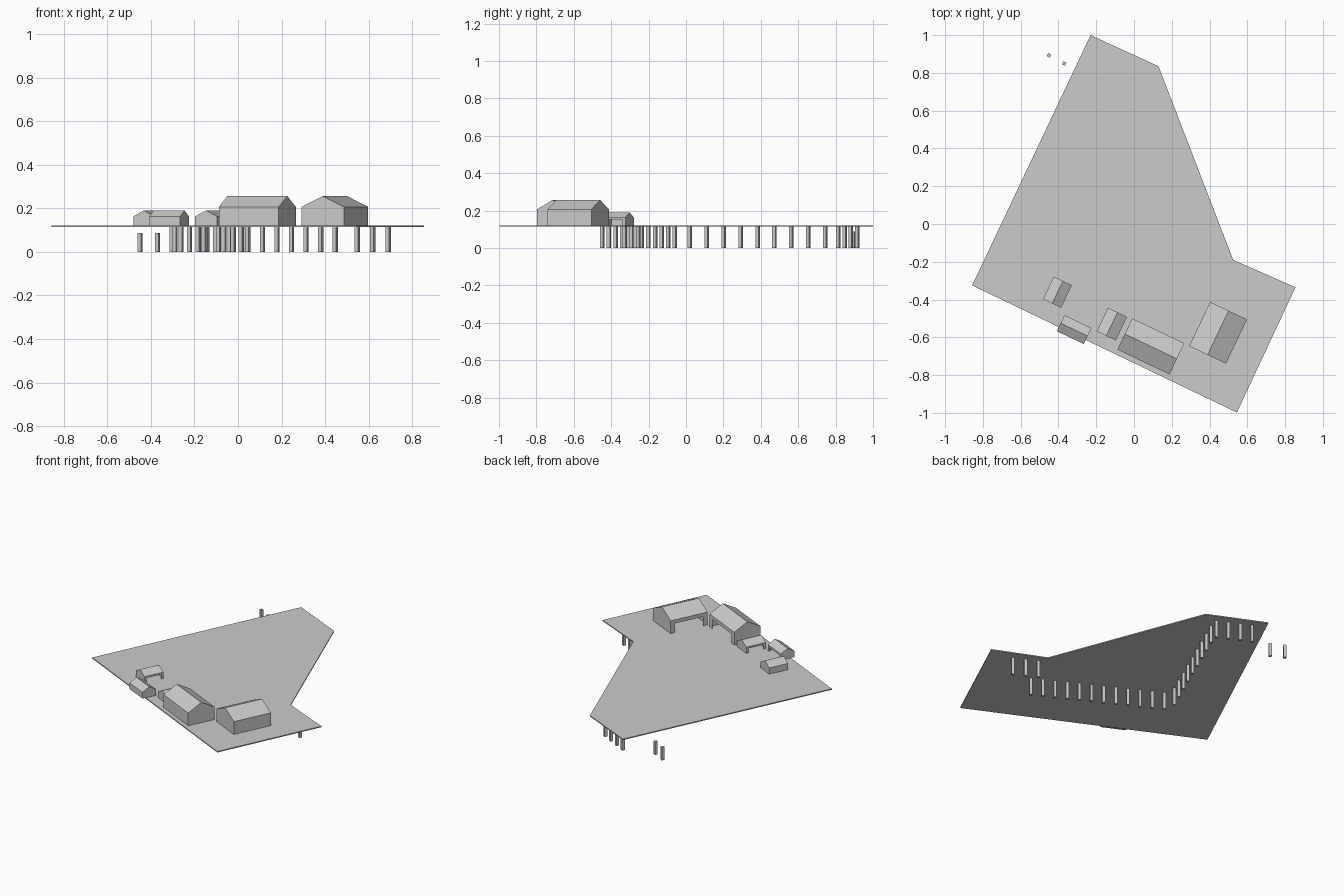
import bpy, bmesh, math
from mathutils import Matrix, Vector

if "Cube" in bpy.data.objects:
    bpy.data.objects.remove(bpy.data.objects["Cube"])

ANGLE = math.radians(-25.5)   # the whole site is turned by this angle
DECK_BOTTOM, DECK_TOP = 0.114, 0.121


def make_object(name, bm, recalc=True):
    if recalc:
        bmesh.ops.recalc_face_normals(bm, faces=bm.faces)
    me = bpy.data.meshes.new(name)
    bm.to_mesh(me)
    bm.free()
    ob = bpy.data.objects.new(name, me)
    bpy.context.collection.objects.link(ob)
    return ob


# Flat site plate
bm = bmesh.new()
outline = [(-0.23, 1.0), (-0.857, -0.325), (0.545, -0.998),
           (0.855, -0.335), (0.525, -0.19), (0.13, 0.835)]
base = bm.faces.new([bm.verts.new((x, y, DECK_BOTTOM)) for x, y in outline])
ext = bmesh.ops.extrude_face_region(bm, geom=[base], use_keep_orig=True)
for v in ext["geom"]:
    if isinstance(v, bmesh.types.BMVert):
        v.co.z = DECK_TOP
make_object("site_plate", bm)


def barn(name, center, length, width, eave, ridge, turn):
    """Gabled shell, ridge along local x, wide doorway in the local +y wall."""
    bm = bmesh.new()
    l, w = length / 2, width / 2
    e, r = eave - DECK_TOP, ridge - DECK_TOP
    door, top = l * 0.76, e * 0.72

    def face(*pts):
        bm.faces.new([bm.verts.new(p) for p in pts])

    # floor and closed back wall
    face((-l, -w, 0), (-l, w, 0), (l, w, 0), (l, -w, 0))
    face((-l, -w, 0), (l, -w, 0), (l, -w, e), (-l, -w, e))
    # front wall with doorway
    face((l, w, 0), (door, w, 0), (door, w, top), (-door, w, top),
         (-door, w, 0), (-l, w, 0), (-l, w, e), (l, w, e))
    # roof slopes
    face((-l, -w, e), (l, -w, e), (l, 0, r), (-l, 0, r))
    face((l, w, e), (-l, w, e), (-l, 0, r), (l, 0, r))
    # gable ends
    for s in (-1, 1):
        face((s * l, -w * s, 0), (s * l, w * s, 0), (s * l, w * s, e),
             (s * l, 0, r), (s * l, -w * s, e))
    bmesh.ops.remove_doubles(bm, verts=bm.verts, dist=1e-5)
    ob = make_object(name, bm)
    ob.location = (*center, DECK_TOP)
    ob.rotation_euler.z = ANGLE + math.radians(turn)


# Barns around the yard; doorways all face the yard
barn("large_barn_back", (0.089, -0.648), 0.305, 0.183, 0.207, 0.257, 0)
barn("large_barn_side", (0.445, -0.576), 0.259, 0.216, 0.207, 0.257, 90)
barn("small_shed_left", (-0.405, -0.361), 0.132, 0.106, 0.163, 0.191, -90)
barn("small_shed_back", (-0.317, -0.559), 0.158, 0.094, 0.163, 0.191, 0)
barn("small_shed_right", (-0.117, -0.530), 0.138, 0.112, 0.163, 0.191, 90)


# Rows of square posts
def post_row(name, start, end, count, height):
    bm = bmesh.new()
    a, b = Vector(start), Vector(end)
    for i in range(count):
        p = a.lerp(b, i / (count - 1))
        m = (Matrix.Translation((p.x, p.y, height / 2))
             @ Matrix.Rotation(ANGLE, 4, 'Z')
             @ Matrix.Diagonal((0.018, 0.018, height, 1)))
        bmesh.ops.create_cube(bm, size=1, matrix=m)
    make_object(name, bm)


post_row("outer_posts", (-0.45, 0.893), (-0.37, 0.85), 2, 0.088)
post_row("end_posts", (-0.17, 0.915), (0.03, 0.815), 4, DECK_BOTTOM)
post_row("side_posts", (0.015, 0.745), (-0.302, 0.02), 9, DECK_BOTTOM)
post_row("long_row_posts", (-0.29, -0.06), (0.447, -0.447), 12, DECK_BOTTOM)
post_row("corner_posts", (0.548, -0.255), (0.69, -0.328), 3, DECK_BOTTOM)
